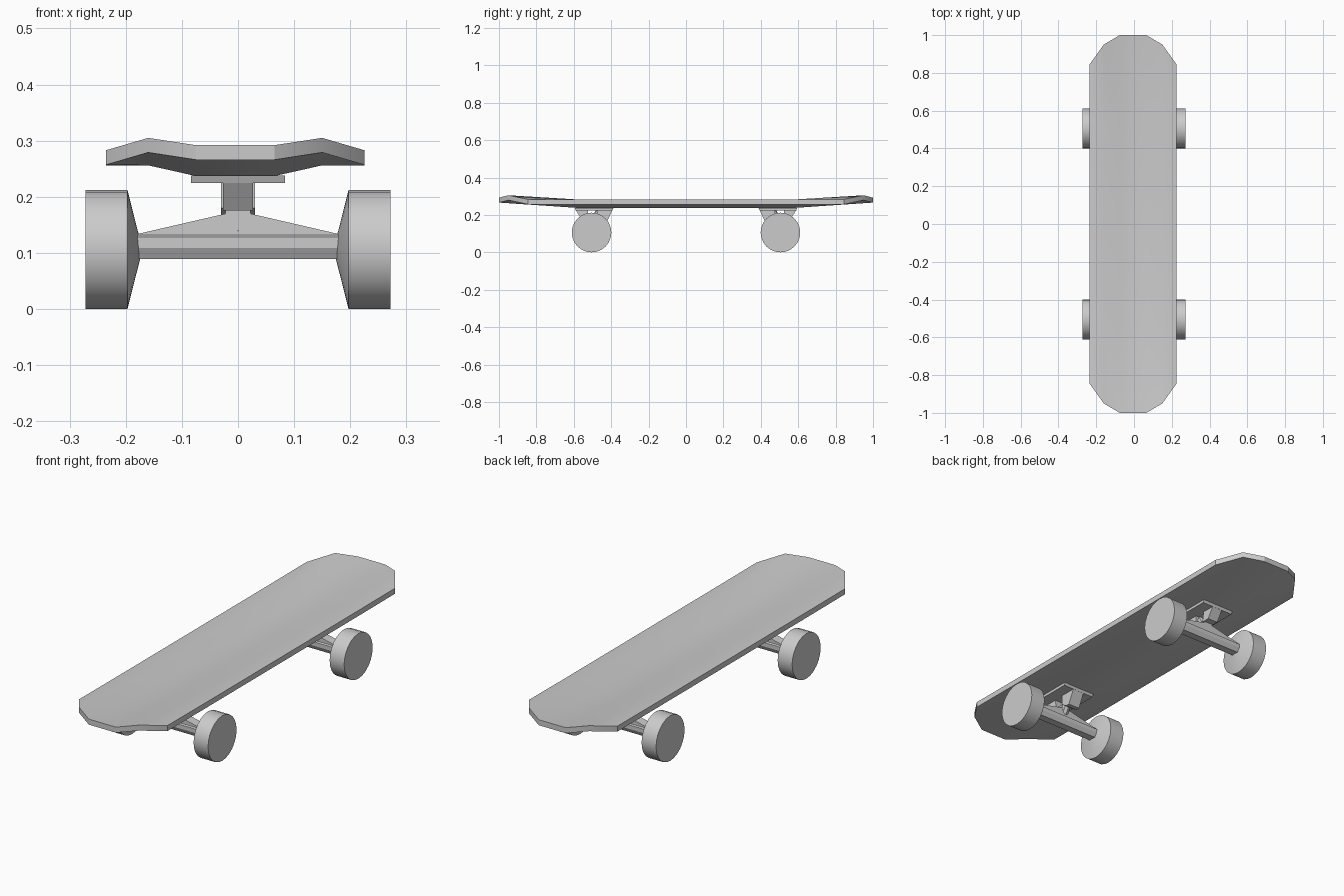
import bpy, bmesh, math
from mathutils import Vector, Matrix

if "Cube" in bpy.data.objects:
    bpy.data.objects.remove(bpy.data.objects["Cube"])


def finish(name, bm, smooth=None):
    bmesh.ops.recalc_face_normals(bm, faces=bm.faces[:])
    me = bpy.data.meshes.new(name)
    bm.to_mesh(me)
    bm.free()
    ob = bpy.data.objects.new(name, me)
    bpy.context.collection.objects.link(ob)
    if smooth:
        bpy.ops.object.select_all(action='DESELECT')
        ob.select_set(True)
        bpy.context.view_layer.objects.active = ob
        bpy.ops.object.shade_smooth_by_angle(angle=math.radians(smooth))
    return ob


def loft(name, rings, smooth=None):
    """Bridge equal-sized closed rings and cap both ends."""
    bm = bmesh.new()
    rows = [[bm.verts.new(p) for p in r] for r in rings]
    n = len(rows[0])
    for a, b in zip(rows, rows[1:]):
        for i in range(n):
            j = (i + 1) % n
            bm.faces.new((a[i], a[j], b[j], b[i]))
    for r in (rows[0], rows[-1]):
        for i in range(n // 2 - 1):
            bm.faces.new((r[i], r[i + 1], r[n - 2 - i], r[n - 1 - i]))
    return finish(name, bm, smooth)


# deck: columns of (x, end y, middle z, end z) of the underside
half = [(0.07, 1.0, 0.237, 0.266), (0.155, 0.95, 0.256, 0.279), (0.23, 0.845, 0.256, 0.257)]
cols = [(-x, y, m, e) for x, y, m, e in reversed(half)] + half
rings = []
for sign, at_end in ((-1, True), (-1, False), (1, False), (1, True)):
    low = [Vector((x - 0.005, sign * (y if at_end else 0.57), e if at_end else m))
           for x, y, m, e in cols]
    top = [p + Vector((0, 0, 0.026)) for p in reversed(low)]
    rings.append(low + top)
loft("deck", rings, 30)


def wheel(name, side, y):
    """Short cylinder with a shallow cone on the inner side."""
    seg, zc = 24, 0.106
    bm = bmesh.new()
    rows = []
    for x, r in ((0.272, 0.106), (0.197, 0.106), (0.174, 0.015)):
        rows.append([bm.verts.new((side * x,
                                   y + r * math.cos(2 * math.pi * i / seg),
                                   zc + r * math.sin(2 * math.pi * i / seg)))
                     for i in range(seg)])
    for a, b in zip(rows, rows[1:]):
        for i in range(seg):
            j = (i + 1) % seg
            bm.faces.new((a[i], a[j], b[j], b[i]))
    bm.faces.new(rows[0])
    bm.faces.new(rows[-1])
    finish(name, bm, 30)


def prism(name, pts, place):
    """place(u, v, end) turns a profile point into a position at either end."""
    bm = bmesh.new()
    a = [bm.verts.new(place(u, v, -1)) for u, v in pts]
    b = [bm.verts.new(place(u, v, 1)) for u, v in pts]
    n = len(pts)
    for i in range(n):
        bm.faces.new((a[i], a[(i + 1) % n], b[(i + 1) % n], b[i]))
    bm.faces.new(a)
    bm.faces.new(b)
    return finish(name, bm)


# trucks: s = +1 or -1 end of the board, v = offset toward that end
for s, tag in ((-1, "front"), (1, "rear")):
    yc = s * 0.505
    for side, lr in ((-1, "left"), (1, "right")):
        wheel(f"{tag}_{lr}_wheel", side, yc)

    # axle housing, six sided
    prism(f"{tag}_axle_housing",
          [(-0.018, 0.089), (0.018, 0.089), (0.029, 0.109),
           (0.029, 0.128), (0.018, 0.134), (-0.018, 0.134), (-0.029, 0.128), (-0.029, 0.109)],
          lambda u, v, e: (e * 0.182, yc + s * u, v))

    # triangular hanger web
    prism(f"{tag}_hanger",
          [(-0.178, 0.128), (0.178, 0.128), (0.178, 0.134), (0.022, 0.17),
           (0.022, 0.186), (-0.022, 0.186), (-0.022, 0.17), (-0.178, 0.134)],
          lambda u, v, e: (u, yc + e * 0.022, v))

    # base plate against the deck
    prism(f"{tag}_base_plate",
          [(-0.117, 0.238), (0.09, 0.238), (0.085, 0.225), (-0.112, 0.225)],
          lambda u, v, e: (e * 0.084, yc + s * u, v))

    # pair of sloped legs below the plate
    prism(f"{tag}_outer_leg",
          [(0.085, 0.226), (0.02, 0.226), (0.012, 0.176), (0.052, 0.176)],
          lambda u, v, e: (e * 0.027, yc + s * u, v))
    prism(f"{tag}_inner_leg",
          [(-0.112, 0.226), (-0.03, 0.226), (-0.03, 0.18), (-0.06, 0.16), (-0.08, 0.16)],
          lambda u, v, e: (e * 0.03, yc + s * u, v))

    # slanted kingpin joining hanger and legs
    p, q = Vector((0, yc + s * 0.005, 0.13)), Vector((0, yc - s * 0.045, 0.225))
    d = q - p
    bm = bmesh.new()
    bmesh.ops.create_cone(bm, cap_ends=True, segments=8, radius1=0.02, radius2=0.02,
                          depth=d.length,
                          matrix=Matrix.Translation((p + q) / 2)
                          @ d.to_track_quat('Z', 'Y').to_matrix().to_4x4())
    finish(f"{tag}_kingpin", bm)
